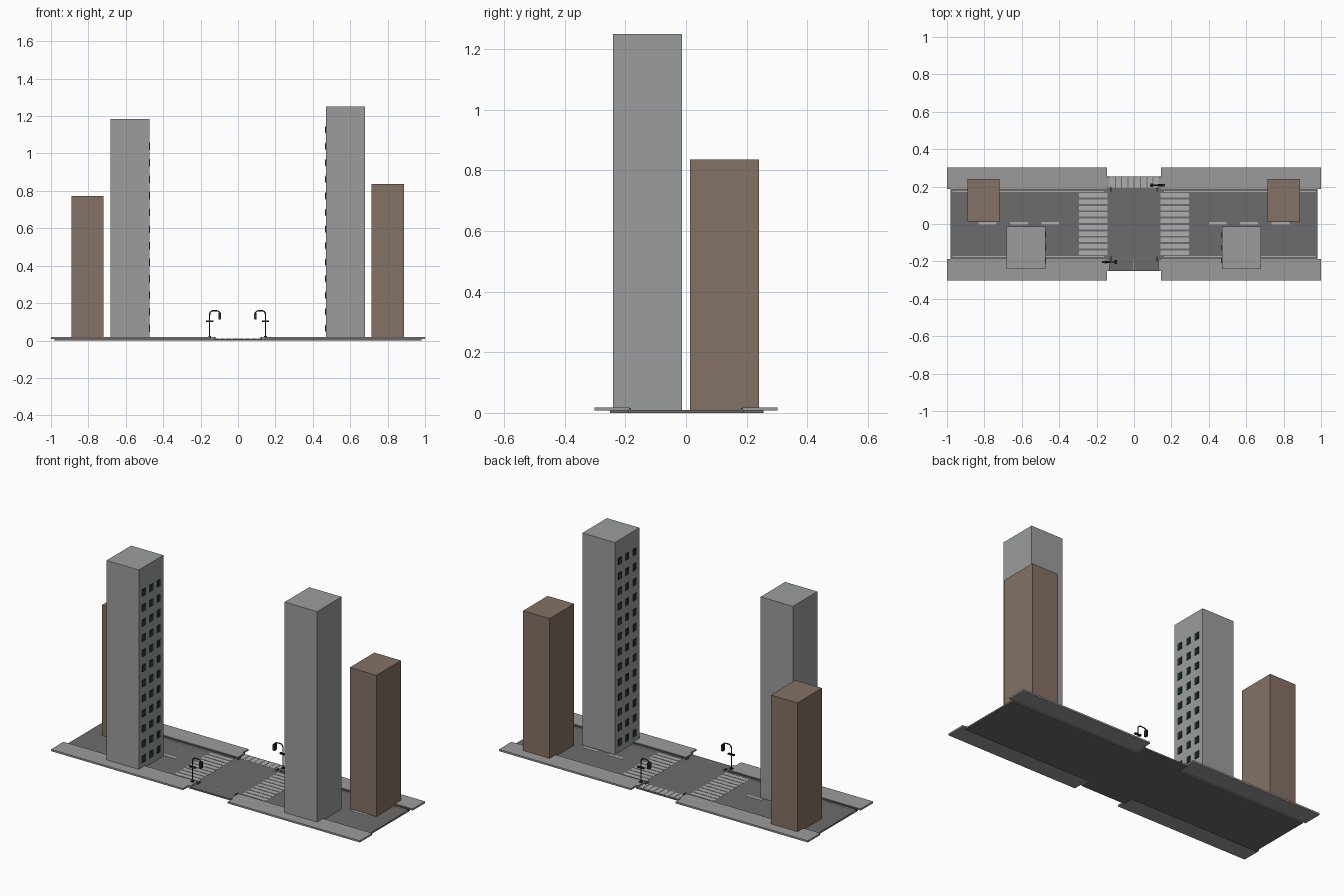
import bpy, bmesh, math
from mathutils import Vector

if "Cube" in bpy.data.objects:
    bpy.data.objects.remove(bpy.data.objects["Cube"])


def material(name, r, g, b):
    m = bpy.data.materials.new(name)
    m.diffuse_color = (r, g, b, 1)
    m.use_nodes = True
    m.node_tree.nodes["Principled BSDF"].inputs["Base Color"].default_value = m.diffuse_color
    return m


GREY = material("concrete grey", 0.33, 0.34, 0.335)
BROWN = material("brown brick", 0.235, 0.168, 0.13)
ROAD = material("asphalt", 0.15, 0.15, 0.15)
PAVE = material("pavement grey", 0.33, 0.33, 0.33)
PAINT = material("road paint", 0.42, 0.42, 0.42)
KERB = material("kerb grey", 0.13, 0.13, 0.13)
DARK = material("dark metal", 0.018, 0.025, 0.025)
GLASS = material("teal glass", 0.03, 0.07, 0.08)


def boxes(name, mat, *bounds):
    """One object made of boxes, each given as x0, x1, y0, y1, z0, z1."""
    bm = bmesh.new()
    for x0, x1, y0, y1, z0, z1 in bounds:
        vs = bmesh.ops.create_cube(bm, size=1)["verts"]
        for v in vs:
            v.co = Vector((x0 if v.co.x < 0 else x1,
                           y0 if v.co.y < 0 else y1,
                           z0 if v.co.z < 0 else z1))
    me = bpy.data.meshes.new(name)
    bm.to_mesh(me)
    bm.free()
    me.materials.append(mat)
    ob = bpy.data.objects.new(name, me)
    bpy.context.collection.objects.link(ob)
    return ob


def span(s, a, b):
    """Range a..b mirrored to side s."""
    return (s * a, s * b) if s > 0 else (s * b, s * a)


TOP = 0.009        # road surface
WALK = 0.018       # pavement surface
MARK = TOP + 0.001

# Road and the wider middle section
boxes("road", ROAD, (-0.98, -0.145, -0.19, 0.19, 0, TOP),
      (0.145, 0.98, -0.19, 0.19, 0, TOP))
boxes("middle_road", ROAD, (-0.145, 0.145, -0.25, 0.255, 0, TOP))

for sx, side in ((-1, "left"), (1, "right")):
    # Pavements with a dark kerb face and a painted edge line
    walks, kerbs, lines, posts = [], [], [], []
    for sy in (-1, 1):
        walks.append((*span(sx, 0.145, 1.0), *span(sy, 0.187, 0.302), 0.008, WALK))
        walks.append((*span(sx, 0.132, 0.145), *span(sy, 0.187, 0.252), 0.006, WALK))
        kerbs.append((*span(sx, 0.145, 0.98), *span(sy, 0.181, 0.187), 0.004, WALK - 0.002))
        lines.append((*span(sx, 0.16, 0.97), *span(sy, 0.17, 0.176), TOP, MARK))
        posts.append((*span(sx, 0.12, 0.127), *span(sy, 0.175, 0.2), TOP, WALK))
    boxes(side + "_pavements", PAVE, *walks)
    boxes(side + "_kerbs", KERB, *kerbs)
    boxes(side + "_edge_lines", PAINT, *lines)
    boxes(side + "_kerb_ends", KERB, *posts)

    # Zebra crossing and dashed centre line
    boxes(side + "_crossing", PAINT,
          *[(*span(sx, 0.143, 0.295), y - 0.012, y + 0.012, TOP, MARK)
            for y in (-0.153 + 0.034 * i for i in range(10))])
    boxes(side + "_dashes", PAINT,
          *[(*span(sx, x, x + 0.095), -0.004, 0.012, TOP, MARK)
            for x in (0.4, 0.568, 0.736)])

# Short crossing at the back of the middle section
boxes("back_crossing", PAINT,
      *[(x, x + 0.028, 0.193, 0.252, TOP, MARK)
        for x in (-0.13 + 0.0335 * i for i in range(8))])
boxes("front_seams", PAINT, (-0.004, 0.0, -0.25, -0.19, TOP, MARK))

# Towers
boxes("left_grey_tower", GREY, (-0.683, -0.474, -0.24, -0.013, 0.009, 1.185))
boxes("right_grey_tower", GREY, (0.47, 0.68, -0.24, -0.013, 0.009, 1.25))
boxes("left_brown_tower", BROWN, (-0.89, -0.718, 0.013, 0.24, 0.009, 0.772))
boxes("right_brown_tower", BROWN, (0.715, 0.887, 0.013, 0.24, 0.009, 0.836))

# Windows on the tower walls that face each other
for side, face, out, rows in (("left", -0.474, 1, 12), ("right", 0.47, -1, 13)):
    frames, panes = [], []
    for r in range(rows):
        z = 0.065 + 0.0885 * r
        for c in (-0.195, -0.126, -0.058):
            fx = sorted((face, face + out * 0.003))
            px = sorted((face, face + out * 0.004))
            frames.append((*fx, c - 0.015, c + 0.015, z - 0.02, z + 0.02))
            for k in (-1, 1):
                panes.append((*px, c + k * 0.006 - 0.004, c + k * 0.006 + 0.004,
                              z - 0.015, z + 0.015))
    boxes(side + "_window_frames", DARK, *frames)
    boxes(side + "_window_panes", GLASS, *panes)


# Signal posts: bent pole, cross bar, hanging head
def signal(name, px, py, d):
    cu = bpy.data.curves.new(name + "_pole", "CURVE")
    cu.dimensions = "3D"
    cu.bevel_depth = 0.0035
    cu.bevel_resolution = 1
    cu.use_fill_caps = True
    pts = [(0, 0.009), (0, 0.135)]
    pts += [(0.02 - 0.02 * math.cos(a), 0.14 + 0.02 * math.sin(a))
            for a in (0.3, 0.7, 1.1, 1.57)]
    pts += [(0.045, 0.158), (0.054, 0.15), (0.055, 0.14)]
    sp = cu.splines.new("POLY")
    sp.points.add(len(pts) - 1)
    for p, (x, z) in zip(sp.points, pts):
        p.co = (px + d * x, py, z, 1)
    cu.materials.append(DARK)
    bpy.context.collection.objects.link(bpy.data.objects.new(name + "_pole", cu))

    def rel(a, b):
        return sorted((px + d * a, px + d * b))
    boxes(name + "_fittings", DARK,
          (*rel(-0.02, 0.02), py - 0.006, py + 0.006, 0.1, 0.108),
          (*rel(-0.007, 0.007), py - 0.007, py + 0.007, 0.009, 0.024),
          (*rel(0.048, 0.06), py - 0.01, py + 0.01, 0.112, 0.148))
    boxes(name + "_lamps", GLASS,
          *[(*rel(0.06, 0.062), py - 0.005, py + 0.005, z - 0.004, z + 0.004)
            for z in (0.119, 0.13, 0.141)])


signal("left_signal", -0.152, -0.203, 1)
signal("right_signal", 0.147, 0.207, -1)
